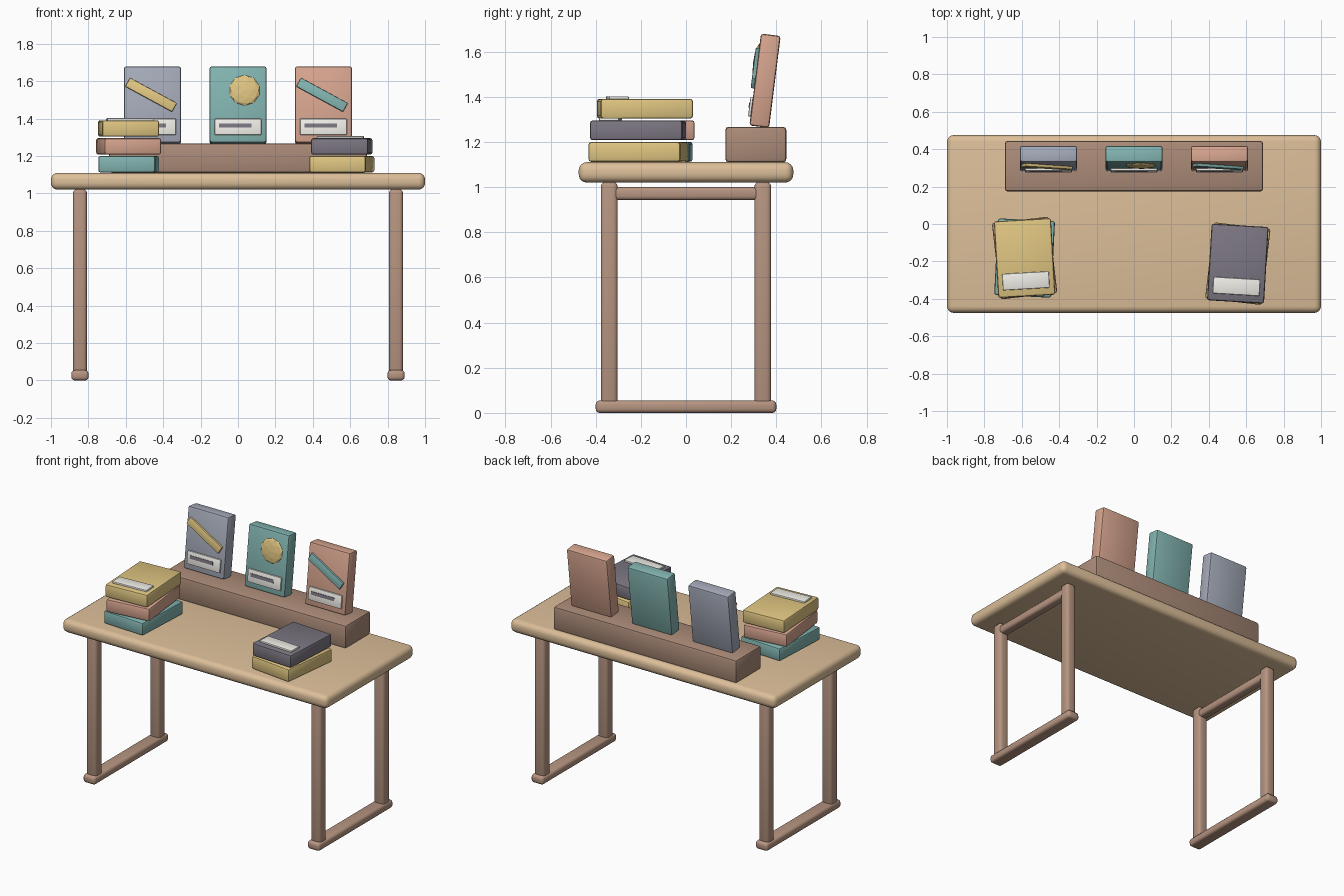
import bpy, bmesh
from math import radians, pi
from mathutils import Matrix, Vector

if "Cube" in bpy.data.objects:
    bpy.data.objects.remove(bpy.data.objects["Cube"])

COLORS = {
    "oak": (0.72, 0.52, 0.32), "walnut": (0.47, 0.30, 0.22), "dark_walnut": (0.41, 0.26, 0.19),
    "gold": (0.74, 0.56, 0.22), "slate": (0.37, 0.40, 0.48), "teal": (0.22, 0.45, 0.43),
    "rust": (0.67, 0.37, 0.27), "ink": (0.20, 0.18, 0.22), "paper": (0.87, 0.85, 0.80),
}
MATS = {}
for key, rgb in COLORS.items():
    MATS[key] = bpy.data.materials.new(key)
    MATS[key].diffuse_color = (*rgb, 1)


def finish(name, bm, mat, frame, angle=35):
    mesh = bpy.data.meshes.new(name)
    bm.to_mesh(mesh)
    bm.free()
    mesh.materials.append(MATS[mat])
    ob = bpy.data.objects.new(name, mesh)
    ob.matrix_world = frame
    bpy.context.collection.objects.link(ob)
    bpy.ops.object.select_all(action='DESELECT')
    bpy.context.view_layer.objects.active = ob
    ob.select_set(True)
    bpy.ops.object.shade_smooth_by_angle(angle=radians(angle))
    return ob


def box(name, size, loc, mat, bevel=0.0, segments=2, frame=Matrix(), spin=0.0):
    """Rounded box of the given size, placed inside a frame."""
    bm = bmesh.new()
    bmesh.ops.create_cube(bm, size=1)
    bmesh.ops.scale(bm, vec=size, verts=bm.verts)
    if bevel:
        bmesh.ops.bevel(bm, geom=bm.edges[:], offset=bevel, segments=segments,
                        profile=0.5, affect='EDGES')
    return finish(name, bm, mat, frame @ Matrix.Translation(loc) @ Matrix.Rotation(spin, 4, 'Z'))


W, L, T = 0.305, 0.41, 0.088   # book width, length, thickness


def book(name, mat, frame, label=False):
    """Book lying in its frame with the cover facing local +z."""
    box(name, (W, L, T), (0, 0, 0), mat, 0.012, frame=frame)
    if label:
        box(name + "_label", (0.25, 0.088, 0.016), (0, -0.122, T / 2 + 0.003), "paper", 0.005, frame=frame)


# Table top
box("table_top", (2, 0.95, 0.09), (0, 0, 1.065), "oak", 0.035, 4)

# Leg frames, one at each end
for side, sx in (("left", -1), ("right", 1)):
    x = 0.845 * sx
    for end, sy in (("front", -1), ("back", 1)):
        box(f"{side}_{end}_leg", (0.075, 0.075, 0.99), (x, 0.34 * sy, 0.527), "walnut", 0.02, 3)
    box(f"{side}_foot_rail", (0.092, 0.8, 0.055), (x, 0, 0.0275), "walnut", 0.018, 3)
    box(f"{side}_upper_rail", (0.065, 0.68, 0.058), (x, 0, 0.971), "walnut", 0.018, 3)

# Display riser at the back
box("display_riser", (1.38, 0.27, 0.157), (0, 0.309, 1.1885), "dark_walnut", 0.014)

# Leaning display books with cover decorations
tilt = Matrix.Rotation(pi / 2 - 0.125, 4, 'X')
for name, x, mat, bar in (("slate_display_book", -0.457, "slate", "gold"),
                          ("teal_display_book", 0, "teal", None),
                          ("rust_display_book", 0.457, "rust", "teal")):
    frame = Matrix.Translation((x, 0.35, 1.471)) @ tilt
    book(name, mat, frame, label=True)
    box(name + "_label_stripe", (0.172, 0.022, 0.006), (-0.015, -0.115, T / 2 + 0.011), "ink", frame=frame)
    if bar:
        box(name + "_cover_band", (0.285, 0.053, 0.018), (-0.008, 0.05, T / 2 + 0.006), bar, 0.004,
            frame=frame, spin=-0.5)
    else:
        bm = bmesh.new()
        bmesh.ops.create_icosphere(bm, subdivisions=2, radius=0.083)
        bmesh.ops.scale(bm, vec=(1, 1, 0.2), verts=bm.verts)
        finish(name + "_cover_disc", bm, "gold",
               frame @ Matrix.Translation((0.035, 0.075, T / 2 + 0.002)), 1)

# Stacked books, slightly turned
for stack, x, y, layers in (
        ("left", -0.585, -0.182, (("teal", -0.05), ("rust", 0.115), ("gold", 0.058))),
        ("right", 0.555, -0.212, (("gold", -0.115), ("ink", -0.06)))):
    for i, (mat, turn) in enumerate(layers):
        frame = Matrix.Translation((x, y, 1.156 + 0.0955 * i)) @ Matrix.Rotation(turn, 4, 'Z')
        book(f"{stack}_stack_{mat}_book", mat, frame, label=i == len(layers) - 1)

for m in bpy.data.materials:
    if m.users and not m.is_grease_pencil:
        m.use_nodes = True
        m.node_tree.nodes["Principled BSDF"].inputs["Base Color"].default_value = m.diffuse_color
